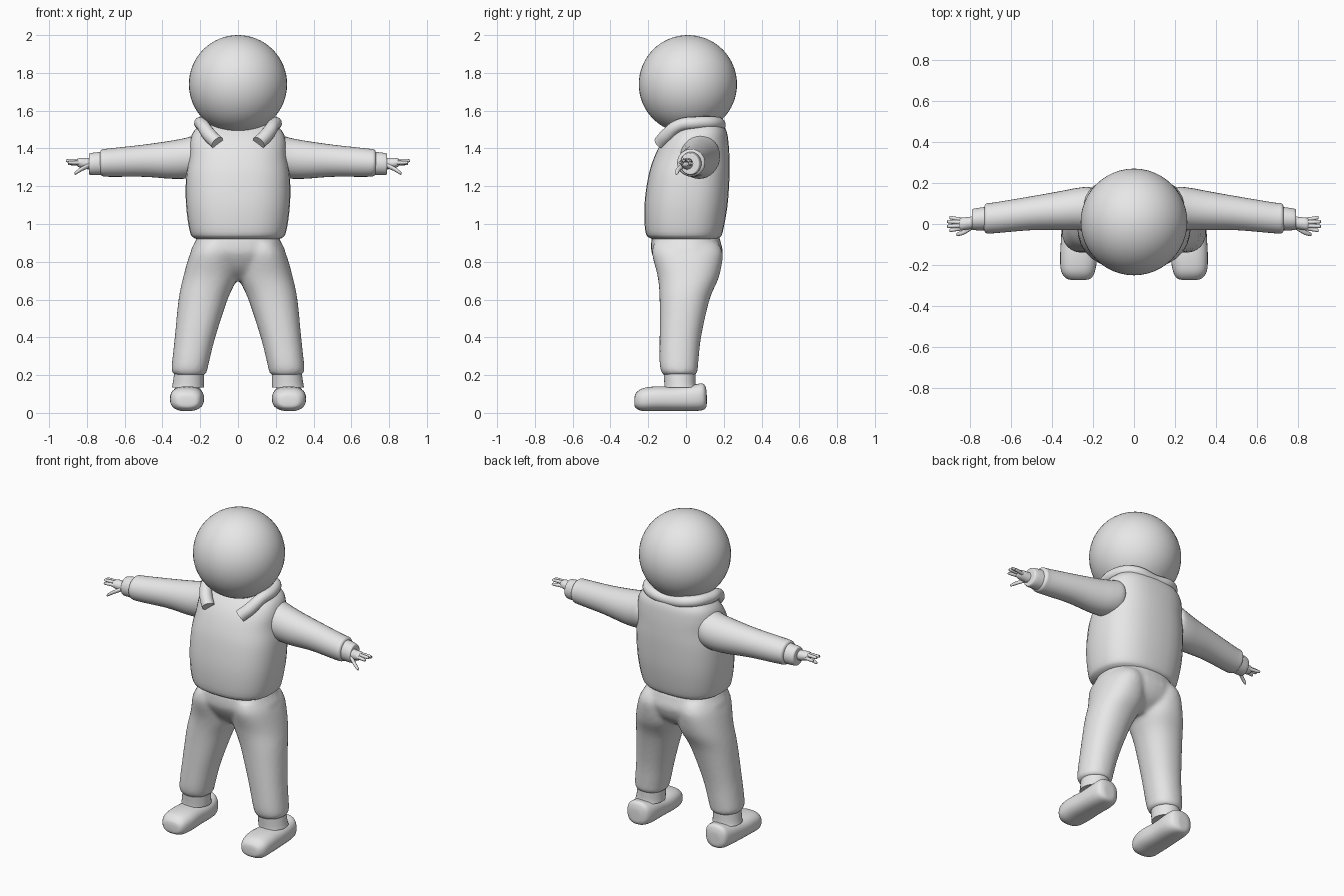
import bpy, bmesh
from math import cos, sin, pi, radians, copysign

cube = bpy.data.objects.get("Cube")
if cube:
    bpy.data.objects.remove(cube, do_unlink=True)

grey = bpy.data.materials.new("plain grey")
grey.use_nodes = True
grey.diffuse_color = (0.8, 0.8, 0.8, 1)
grey.node_tree.nodes["Principled BSDF"].inputs["Base Color"].default_value = grey.diffuse_color


def smooth_rows(rows, steps=4):
    """Catmull-Rom interpolation between the rows of a loft."""
    result = []
    for i in range(len(rows) - 1):
        before, start, end = rows[max(i - 1, 0)], rows[i], rows[i + 1]
        after = rows[min(i + 2, len(rows) - 1)]
        for s in range(steps):
            t = s / steps
            result.append([
                b + (c - a) * t / 2 + (a * 2 - b * 5 + c * 4 - d) * t * t / 2
                + (b * 3 - a - c * 3 + d) * t ** 3 / 2
                for a, b, c, d in zip(before, start, end, after)])
    return result + [list(rows[-1])]


def loft(bm, axis, rows, side=1, power=2.0, segments=32):
    """Rows hold position, low and high of both cross axes, in hundredths."""
    rings = []
    for row in smooth_rows(rows):
        t, a0, a1, b0, b1 = [value / 100 for value in row]
        ring = []
        for k in range(segments):
            angle = 2 * pi * k / segments
            c, s = [copysign(abs(f) ** (2 / power), f) for f in (cos(angle), sin(angle))]
            a = (a0 + a1) / 2 + c * (a1 - a0) / 2
            b = (b0 + b1) / 2 + s * (b1 - b0) / 2
            x, y, z = {"x": (t, a, b), "y": (a, t, b), "z": (a, b, t)}[axis]
            ring.append(bm.verts.new((x * side, y, z)))
        rings.append(ring)
    for low, high in zip(rings, rings[1:]):
        for k in range(segments):
            n = (k + 1) % segments
            bm.faces.new((low[k], low[n], high[n], high[k]))
    bm.faces.new(rings[0])
    bm.faces.new(rings[-1])


def finish(obj):
    obj.data.materials.append(grey)
    bpy.ops.object.select_all(action="DESELECT")
    obj.select_set(True)
    bpy.context.view_layer.objects.active = obj
    if obj.type == "MESH":
        bpy.ops.object.shade_smooth_by_angle(angle=radians(50))


def build(name, *lofts):
    """Make one object out of any number of lofts."""
    bm = bmesh.new()
    for settings in lofts:
        loft(bm, **settings)
    bmesh.ops.recalc_face_normals(bm, faces=bm.faces[:])
    mesh = bpy.data.meshes.new(name)
    bm.to_mesh(mesh)
    bm.free()
    obj = bpy.data.objects.new(name, mesh)
    bpy.context.collection.objects.link(obj)
    finish(obj)
    return obj


# Head
bpy.ops.mesh.primitive_uv_sphere_add(segments=48, ring_count=32, radius=0.26, location=(0, 0.01, 1.74))
head = bpy.context.object
head.name = "head"
finish(head)

# Jacket body
build("jacket_body", dict(axis="z", power=2.5, rows=[
    (91.5, -19, 19, -15, 15), (92.5, -23, 23, -19, 17.5), (96, -25.5, 25.5, -21.5, 19.5),
    (110, -27.5, 27.5, -22, 22), (125, -27.5, 27.5, -20, 23), (135, -26, 26, -17, 23),
    (143, -25.5, 25.5, -13, 22.5), (149, -23.5, 23.5, -8, 21.5), (154, -18, 18, -2, 19)]))

# Trousers: hips and both legs melted together
hips = [(70, -5, 5, -6, 8), (76, -18, 18, -13, 16), (84, -25, 25, -18, 19.5),
        (90, -23, 23, -18.5, 18.5), (94, -21, 21, -18, 17.5)]
leg = [(20, 18, 33, -12, 5), (21.5, 16.5, 35, -13, 6), (26, 15.5, 35, -14, 6.5),
       (40, 12, 33.5, -14, 8), (60, 5.5, 31.5, -14, 12.5), (72, 0.5, 29, -15, 17.5),
       (84, 1, 25.5, -18, 19.5), (90, 3, 22, -17, 17)]
trousers = build("trousers", dict(axis="z", rows=hips, power=2.3),
                 *[dict(axis="z", rows=leg, side=s, power=2.2) for s in (1, -1)])
remesh = trousers.modifiers.new("melt", "REMESH")
remesh.mode = "VOXEL"
remesh.voxel_size = 0.012
remesh.use_smooth_shade = True
relax = trousers.modifiers.new("relax", "SMOOTH")
relax.factor = 0.5
relax.iterations = 8

# Paired parts
sleeve = [(19, -1, 16, 127, 145), (22, -3, 18, 125, 147), (28, -3, 17.5, 124, 145.5),
          (36, -3, 16, 124, 144), (50, -3, 13.5, 125, 142), (68, -4.5, 10.5, 125, 140),
          (72, -4.5, 10, 125.5, 139.5), (73, -3, 8, 127, 138)]
sleeve_cuff = [(70, -3, 8.5, 126, 138.5), (78, -3, 7.5, 126, 137.5), (79, -2, 6, 127, 136.5)]
trouser_cuff = [(13.5, 18, 35, -11.5, 5.5), (16, 18, 34.5, -11.5, 5), (23, 18, 33.5, -12, 5)]
shoe = [(-27.3, 24, 30, 4, 8), (-26.5, 21, 33, 2.5, 10.5), (-23, 19, 35.5, 1, 13),
        (-16, 18, 36, 1, 14), (-6, 18.5, 35.5, 1, 14), (4, 18.5, 35, 1, 15),
        (9, 20, 34, 1.5, 15.5), (10.7, 23, 31.5, 3, 12.5), (11, 25, 29, 5, 9)]
palm = [(76, -2, 4, 129, 135), (80, -2.5, 3.5, 129, 135), (84, -3, 3, 130, 135), (85.5, -2, 2, 131, 134)]
for label, side in (("left", 1), ("right", -1)):
    build(label + "_sleeve", dict(axis="x", rows=sleeve, side=side))
    build(label + "_sleeve_cuff", dict(axis="x", rows=sleeve_cuff, side=side))
    build(label + "_trouser_cuff", dict(axis="z", rows=trouser_cuff, side=side))
    build(label + "_shoe", dict(axis="y", rows=shoe, side=side, power=2.5))

    # Hand: palm, four fingers fanned front to back, and a lowered thumb
    digits = []
    for y, z, tip in ((2.2, 132, 90), (0.8, 133.5, 91), (-0.8, 133.5, 91), (-2.2, 132.5, 90)):
        digits.append([(x, y * f - r, y * f + r, z - r, z + r)
                       for x, f, r in ((83, 0.9, 1), (86, 1.1, 1), (tip - 0.5, 1.4, 0.8), (tip, 1.4, 0.3))])
    digits.append([(x, y - r, y + r, z - r, z + r) for x, y, z, r in
                   ((79, -1.5, 131, 1.3), (83, -4, 129, 1.2), (86, -5, 127, 0.9), (86.6, -5.2, 126.7, 0.3))])
    build(label + "_hand", dict(axis="x", rows=palm, side=side),
          *[dict(axis="x", rows=d, side=side, segments=12) for d in digits])

# Rolled collar draped around the neck, open at the front
half = [(11, -13.5, 143, 1.1), (15, -10, 147, 1.1), (18.5, -4, 152, 1), (19.5, 6, 153.5, 1), (14, 15.5, 153.5, 1)]
path = half + [(0, 17.5, 152, 1)] + [(-x, y, z, r) for x, y, z, r in reversed(half)]
curve = bpy.data.curves.new("collar", "CURVE")
curve.dimensions = "3D"
curve.bevel_depth = 0.034
curve.bevel_resolution = 5
curve.use_fill_caps = True
spline = curve.splines.new("BEZIER")
spline.bezier_points.add(len(path) - 1)
for point, (x, y, z, radius) in zip(spline.bezier_points, path):
    point.co = (x / 100, y / 100, z / 100)
    point.radius = radius
    point.handle_left_type = point.handle_right_type = "AUTO"
collar = bpy.data.objects.new("collar", curve)
bpy.context.collection.objects.link(collar)
finish(collar)
